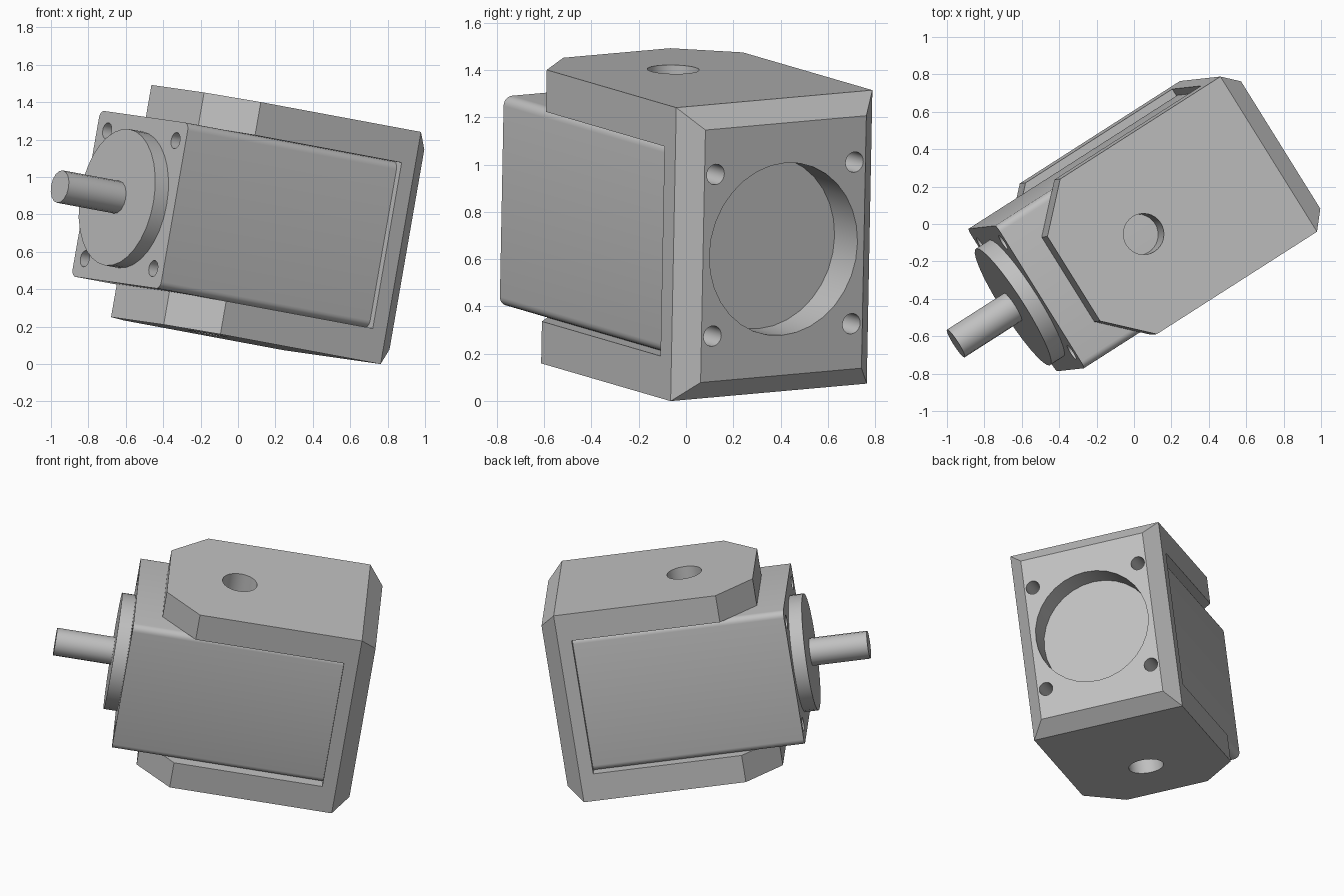
import bpy
import bmesh
import math
from mathutils import Matrix, Vector

if "Cube" in bpy.data.objects:
    bpy.data.objects.remove(bpy.data.objects["Cube"], do_unlink=True)

# Tilted frame: x runs from shaft to back plate, z is the assembly's own up
along = Vector((0.832, 0.532, -0.155)).normalized()
side = Vector((-0.53, 0.845, 0.076))
side = (side - along * side.dot(along)).normalized()
up = along.cross(side)
TILT = Matrix((along, side, up)).transposed().to_4x4()
CENTRE = Matrix.Translation((0, 0.033, 0.759))
FRAME = TILT @ CENTRE

FRONT, SEAT, REAR = -0.828, 0.513, 0.695
HALF = 0.45           # motor half width
BOLT = 0.347          # bolt hole offset
HALF_W, HALF_H = 0.49, 0.63

grey = bpy.data.materials.new("light_grey_metal")
grey.use_nodes = True
GREY = (0.53, 0.53, 0.53, 1)
grey.diffuse_color = GREY
grey.node_tree.nodes["Principled BSDF"].inputs["Base Color"].default_value = GREY


def make_object(name, bm):
    bmesh.ops.recalc_face_normals(bm, faces=bm.faces)
    mesh = bpy.data.meshes.new(name)
    bm.to_mesh(mesh)
    bm.free()
    mesh.materials.append(grey)
    obj = bpy.data.objects.new(name, mesh)
    bpy.context.collection.objects.link(obj)
    return obj


def box(name, x0, x1, half_y, half_z):
    bm = bmesh.new()
    place = Matrix.Translation(((x0 + x1) / 2, 0, 0))
    size = Matrix.Diagonal((x1 - x0, 2 * half_y, 2 * half_z, 1))
    bmesh.ops.create_cube(bm, size=1, matrix=place @ size)
    return make_object(name, bm)


def rod(name, centre, radius, length, axis="X", sides=32):
    bm = bmesh.new()
    turn = Matrix.Rotation(math.pi / 2, 4, "Y") if axis == "X" else Matrix()
    bmesh.ops.create_cone(bm, cap_ends=True, segments=sides, radius1=radius,
                          radius2=radius, depth=length,
                          matrix=Matrix.Translation(centre) @ turn)
    return make_object(name, bm)


def cut(obj, cutters):
    bpy.context.view_layer.objects.active = obj
    for cutter in cutters:
        mod = obj.modifiers.new("cut", "BOOLEAN")
        mod.operation = "DIFFERENCE"
        mod.solver = "EXACT"
        mod.object = cutter
        bpy.ops.object.modifier_apply(modifier=mod.name)
        bpy.data.objects.remove(cutter, do_unlink=True)


def bolt_holes(x, depth):
    return [rod("hole_cutter", (x, sy * BOLT, sz * BOLT), 0.044, depth, sides=24)
            for sy in (-1, 1) for sz in (-1, 1)]


# Bracket: plan outline with clipped front corners, tapered at the rear
bm = bmesh.new()
outline = [(0.6, -HALF_W), (0.6, HALF_W), (-0.429, HALF_W),
           (-0.652, 0.267), (-0.652, -0.267), (-0.429, -HALF_W)]
base = bm.faces.new([bm.verts.new((x, y, -HALF_H)) for x, y in outline])
extruded = bmesh.ops.extrude_face_region(bm, geom=[base], use_keep_orig=True)
top = [v for v in extruded["geom"] if isinstance(v, bmesh.types.BMVert)]
bmesh.ops.translate(bm, verts=top, vec=(0, 0, 2 * HALF_H))
bmesh.ops.recalc_face_normals(bm, faces=bm.faces)
back = max(bm.faces, key=lambda f: f.calc_center_median().x)
extruded = bmesh.ops.extrude_discrete_faces(bm, faces=[back])
inset = 0.088
for v in extruded["faces"][0].verts:
    v.co.x = REAR
    v.co.y -= math.copysign(inset, v.co.y)
    v.co.z -= math.copysign(inset, v.co.z)
bracket = make_object("bracket", bm)

cutters = [box("slot_cutter", -1, SEAT, 0.8, HALF),
           rod("bore_cutter", (0.6, 0, 0), 0.37, 0.5)]
cutters += bolt_holes(0.6, 0.5)
cutters += [rod("port_cutter", (-0.203, 0, s * 0.6), 0.11, 0.6, "Z")
            for s in (-1, 1)]
cut(bracket, cutters)

# Motor body with rounded long edges and bolt holes in its front
motor = box("motor_body", FRONT, SEAT, HALF, HALF)
bm = bmesh.new()
bm.from_mesh(motor.data)
long_edges = [e for e in bm.edges
              if abs(e.verts[0].co.x - e.verts[1].co.x) > 1]
bmesh.ops.bevel(bm, geom=long_edges, offset=0.04, segments=5, profile=0.5,
                affect="EDGES")
bm.to_mesh(motor.data)
bm.free()
cut(motor, bolt_holes(FRONT, 0.2))

# Round boss and output shaft
boss = rod("front_boss", (FRONT - 0.0375, 0, 0), 0.37, 0.095)
TIP = -1.28
shaft = rod("output_shaft", ((TIP + FRONT) / 2, 0, 0), 0.088, FRONT - TIP, sides=16)

# Tilt everything into place and shade
bpy.ops.object.select_all(action="DESELECT")
for obj in (bracket, motor, boss, shaft):
    obj.data.transform(FRAME)
    obj.data.update()
    obj.select_set(True)
bpy.context.view_layer.objects.active = bracket
bpy.ops.object.shade_smooth_by_angle(angle=math.radians(30))
